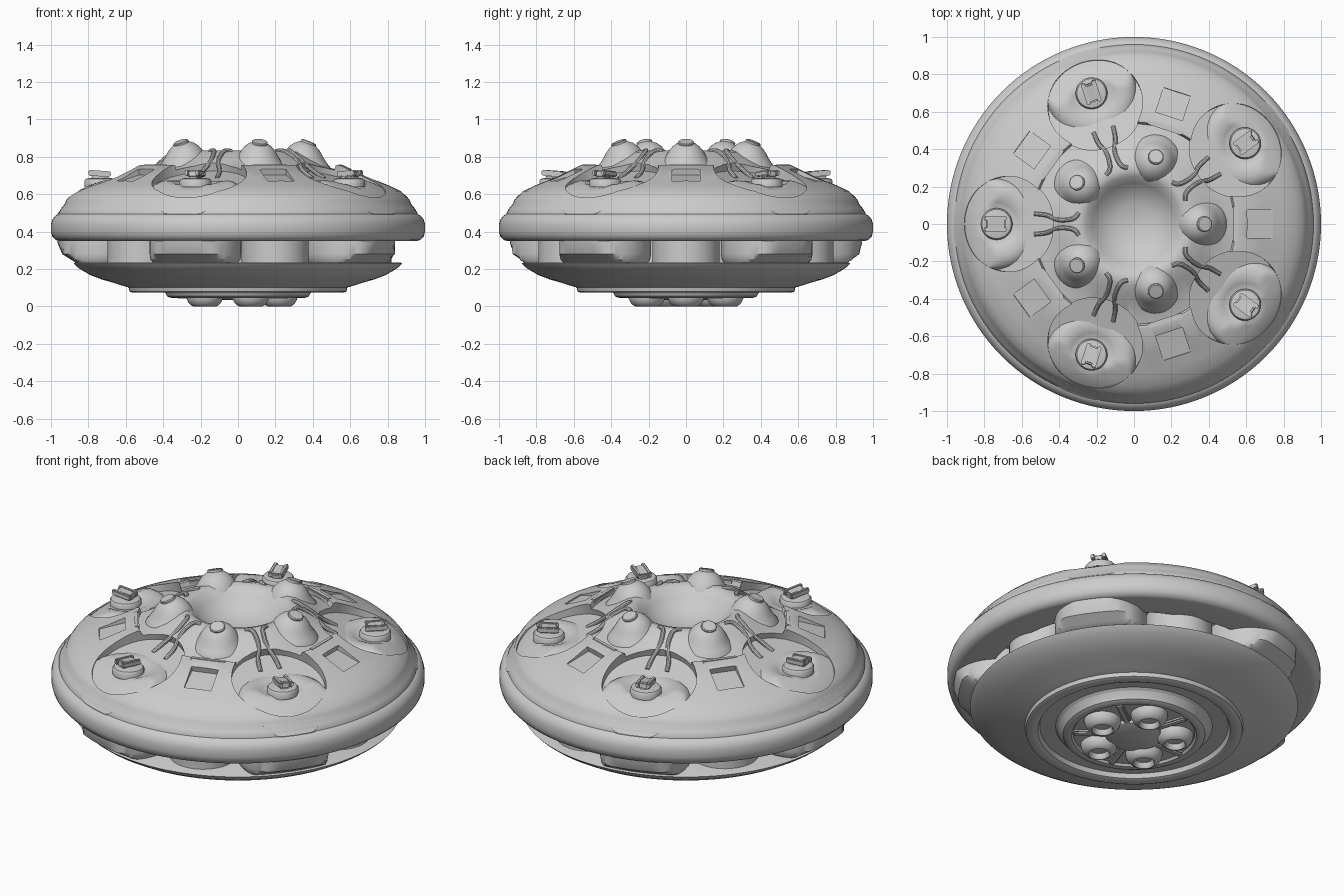
import bpy, bmesh
from math import sin, cos, pi, radians, hypot
from mathutils import Matrix, Vector

cube = bpy.data.objects.get("Cube")
if cube:
    bpy.data.objects.remove(cube, do_unlink=True)

grey = bpy.data.materials.new("hull_grey")
grey.use_nodes = True
grey.diffuse_color = (0.6, 0.6, 0.6, 1)
grey.node_tree.nodes["Principled BSDF"].inputs["Base Color"].default_value = (0.6, 0.6, 0.6, 1)

PANELS = [radians(72 * k) for k in range(5)]
PODS = [a + radians(36) for a in PANELS]


def smooth(obj, angle=35):
    bpy.ops.object.select_all(action='DESELECT')
    obj.select_set(True)
    bpy.context.view_layer.objects.active = obj
    bpy.ops.object.shade_smooth_by_angle(angle=radians(angle))


def finish(name, bm, matrix=None, shade=True):
    bmesh.ops.remove_doubles(bm, verts=bm.verts, dist=1e-5)
    bmesh.ops.recalc_face_normals(bm, faces=bm.faces)
    if matrix:
        bm.transform(matrix)
    mesh = bpy.data.meshes.new(name)
    bm.to_mesh(mesh)
    bm.free()
    mesh.materials.append(grey)
    obj = bpy.data.objects.new(name, mesh)
    bpy.context.collection.objects.link(obj)
    if shade:
        smooth(obj)
    return obj


def loft(bm, rings, closed=False):
    """Skin a list of point rings, capping the ends unless closed."""
    rows = [[bm.verts.new(p) for p in ring] for ring in rings]
    n = len(rows[0])
    pairs = list(zip(rows, rows[1:])) + ([(rows[-1], rows[0])] if closed else [])
    for a, b in pairs:
        for i in range(n):
            j = (i + 1) % n
            bm.faces.new((a[i], a[j], b[j], b[i]))
    if not closed:
        bm.faces.new(rows[0])
        bm.faces.new(rows[-1])


def circle(r, z, n):
    return [(r * cos(2 * pi * i / n), r * sin(2 * pi * i / n), z) for i in range(n)]


def lathe(name, profile, n=96, matrix=None, closed=False, shade=True):
    bm = bmesh.new()
    loft(bm, [circle(max(r, 0.002), z, n) for r, z in profile], closed)
    return finish(name, bm, matrix, shade)


def place(angle, r, z, tilt=0):
    """Frame with local x pointing outward, tilted about the tangent."""
    return (Matrix.Rotation(angle, 4, 'Z') @ Matrix.Translation((r, 0, z))
            @ Matrix.Rotation(radians(tilt), 4, 'Y'))


def box(name, size, matrix, bevel=0.0, shade=True):
    bm = bmesh.new()
    bmesh.ops.create_cube(bm, size=1)
    bm.transform(Matrix.Diagonal((*size, 1)))
    if bevel:
        bmesh.ops.bevel(bm, geom=bm.edges[:], offset=bevel, segments=2, affect='EDGES')
    return finish(name, bm, matrix, shade)


def cut(target, cutter):
    mod = target.modifiers.new("cut", 'BOOLEAN')
    mod.operation, mod.solver, mod.object = 'DIFFERENCE', 'EXACT', cutter
    bpy.context.view_layer.objects.active = target
    bpy.ops.object.modifier_apply(modifier=mod.name)
    bpy.data.objects.remove(cutter, do_unlink=True)


# Upper shell with central bowl, notched around the pods
shell = lathe("upper_shell", [
    (0, .70), (.1, .71), (.17, .74), (.22, .785), (.255, .822), (.29, .835), (.33, .825),
    (.39, .79), (.46, .75), (.535, .73), (.545, .755), (.56, .757), (.7, .69), (.8, .65),
    (.87, .617), (.905, .585), (.92, .565), (.925, .55), (.945, .525), (.96, .5),
    (.96, .42), (0, .42)], 120, shade=False)
for a in PODS:
    cut(shell, lathe("notch_cutter", [(.255, 0), (.255, .4)], 64, place(a, .66, .645, 18),
                     shade=False))
for a in PANELS:
    cut(shell, box("window_cutter", (.15, .15, .08), place(a, .68, .723, 15), shade=False))
smooth(shell)

# Rounded rim band
lathe("rim", [(.8, .35), (.955, .35), (.975, .355), (.993, .375), (1, .4), (1, .44),
              (.993, .465), (.975, .487), (.955, .497), (.8, .497)], 128, closed=True)

# Inner core, lower dish and its stepped foot
lathe("core", [(.58, .2), (.58, .45)], 64)
lathe("lower_dish", [
    (0, .235), (.87, .235), (.878, .23), (.865, .216), (.84, .197), (.79, .168), (.73, .145),
    (.66, .125), (.62, .112), (.6, .106), (.585, .102), (.58, .08), (.565, .074), (.53, .074),
    (.515, .08), (.505, .105), (.42, .105), (.4, .09), (0, .09)], 128)
lathe("bottom_hub", [
    (0, .1), (.41, .1), (.385, .068), (.38, .055), (.365, .048), (.35, .045), (.335, .048),
    (.325, .06), (0, .06)], 96)
lathe("hub_centre", [(.16, .07), (.155, .04), (.145, .035), (0, .035)], 10)

for a in PANELS:
    # Thruster nozzles with open mouths and spokes between
    lathe("nozzle", [(.1, .07), (.098, .045), (.09, .025), (.078, .01), (.066, .002), (.058, 0),
                     (.052, .006), (.046, .03), (0, .034)], 32, place(a, .22, 0))
    box("hub_spoke", (.2, .04, .03), place(a + pi / 5, .23, .058), .008)
    # Domes around the bowl, each with an outward facing cap
    lathe("dome", [(.16, .70), (.155, .735), (.128, .77), (.112, .795), (.102, .815),
                   (.088, .838), (.07, .858), (.045, .875), (.02, .883), (0, .885)], 40,
          place(a, .345, 0))
    lathe("dome_cap", [(.042, -.02), (.042, 0), (.037, .004), (0, .005)], 28,
          place(a, .379, .879, 22))
    # Raised lip plate at the inner end of each panel
    box("panel_lip", (.03, .2, .03), place(a, .545, .745), .006)
    # Support column in the open gap
    lathe("gap_column", [(.18, .22), (.18, .43)], 40, place(a, .64, 0))


def sample(table, x):
    """Piecewise linear lookup."""
    for (x0, y0), (x1, y1) in zip(table, table[1:]):
        if x <= x1:
            return y0 + (y1 - y0) * max(0, x - x0) / (x1 - x0)
    return table[-1][1]


# Hull radius by height below the rim, and hull height by radius above it
SIDE = [(.23, .86), (.28, .94), (.34, .965), (.5, .965)]
CROWN = [(.68, .70), (.735, .675), (.8, .647), (.86, .614), (.91, .57), (.94, .53), (.965, .495)]


def trimmed_ring(rad, z, centre=.735, n=72):
    ring = []
    for x, y, _ in circle(rad, z, n):
        x += centre
        s = min(1, sample(SIDE, z) / hypot(x, y))
        r = hypot(x, y) * s
        ring.append((x * s, y * s, min(z, sample(CROWN, r))))
    return ring


POD = [(.225, .23), (.24, .25), (.245, .28), (.245, .34), (.245, .49), (.245, .56), (.245, .6),
       (.244, .62), (.236, .64), (.222, .656), (.2, .668), (.175, .673), (.14, .67),
       (.115, .66), (.1, .652), (.002, .65)]


def pipe(name, points, angle, radius=.012):
    curve = bpy.data.curves.new(name, 'CURVE')
    curve.dimensions = '3D'
    curve.bevel_depth, curve.bevel_resolution = radius, 3
    curve.resolution_u, curve.use_fill_caps = 6, True
    spline = curve.splines.new('BEZIER')
    spline.bezier_points.add(len(points) - 1)
    for bp, p in zip(spline.bezier_points, points):
        bp.co = Matrix.Rotation(angle, 4, 'Z') @ Vector(p)
        bp.handle_left_type = bp.handle_right_type = 'AUTO'
    temp = bpy.data.objects.new(name, curve)
    bpy.context.collection.objects.link(temp)
    bpy.context.view_layer.update()
    mesh = bpy.data.meshes.new_from_object(
        temp.evaluated_get(bpy.context.evaluated_depsgraph_get()))
    bpy.data.objects.remove(temp, do_unlink=True)
    mesh.materials.clear()
    mesh.materials.append(grey)
    obj = bpy.data.objects.new(name, mesh)
    bpy.context.collection.objects.link(obj)
    smooth(obj)


for a in PODS:
    # Round pod trimmed by the hull outline
    bm = bmesh.new()
    loft(bm, [trimmed_ring(r, z) for r, z in POD])
    finish("pod", bm, Matrix.Rotation(a, 4, 'Z'))
    # Turret with split head
    lathe("turret_base", [(.085, .64), (.085, .672), (.078, .682), (.06, .686), (0, .688)], 32,
          place(a, .735, 0))
    box("turret_head", (.1, .055, .04), place(a, .738, .702, -8), .008)
    for side in (-1, 1):
        box("turret_cheek", (.12, .022, .03),
            place(a, .74, .711, -4) @ Matrix.Translation((0, side * .03, 0)), .005)
        pipe("pipe", [(.295, side * .06, .83), (.315, side * .035, .834), (.36, side * .022, .812),
                      (.42, side * .026, .765), (.46, side * .045, .728),
                      (.53, side * .055, .685)], a)
